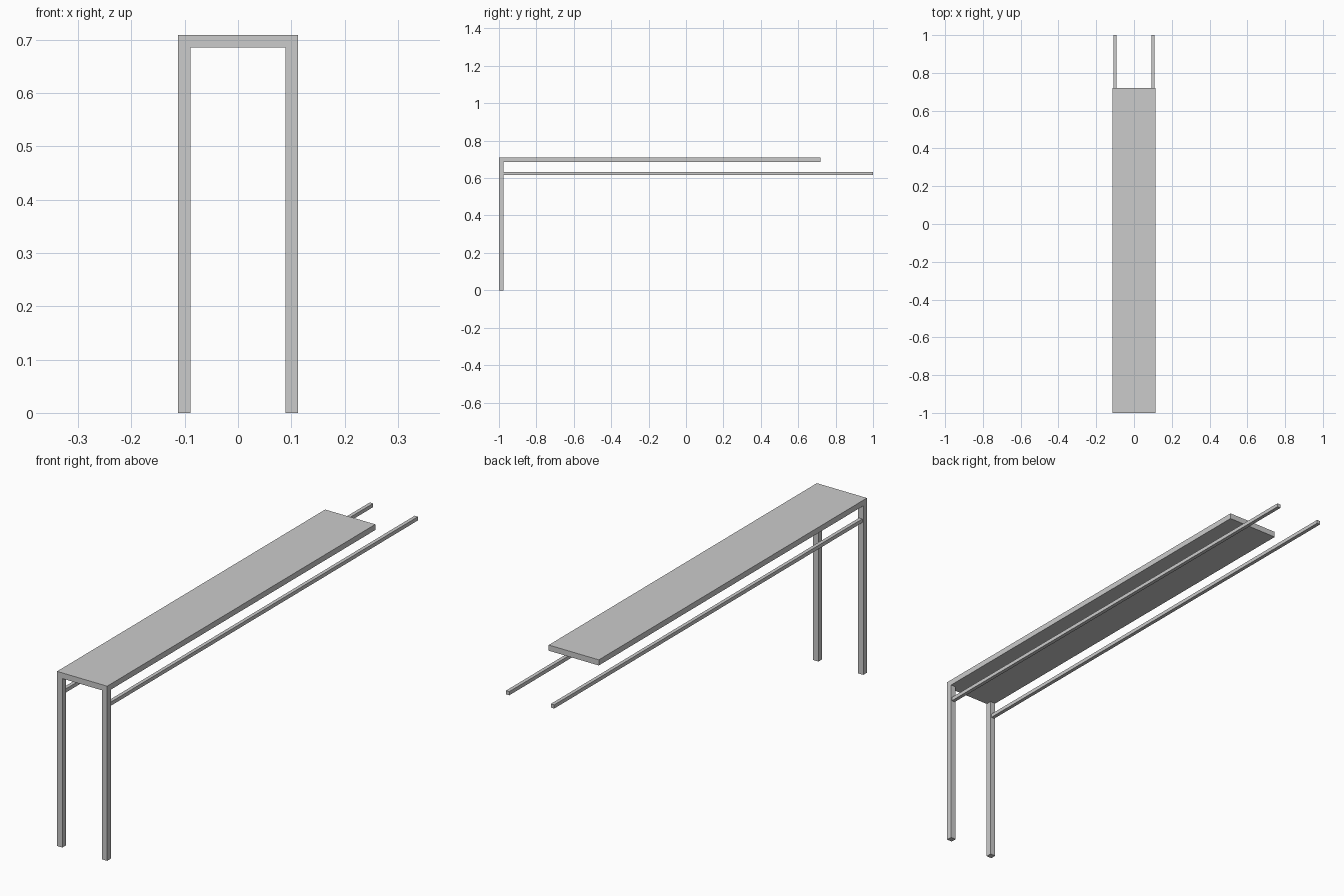
import bpy

if "Cube" in bpy.data.objects:
    bpy.data.objects.remove(bpy.data.objects["Cube"])


def box(name, lo, hi):
    """Axis-aligned box from its minimum and maximum corners."""
    centre = [(a + b) / 2 for a, b in zip(lo, hi)]
    bpy.ops.mesh.primitive_cube_add(size=1, location=centre)
    ob = bpy.context.object
    ob.name = name
    ob.scale = [b - a for a, b in zip(lo, hi)]
    bpy.ops.object.transform_apply(location=False, rotation=False, scale=True)
    return ob


HALF_W = 0.1125      # half width of the table top
LEG = 0.0235         # square leg section
RAIL = 0.015         # square rail section
TOP_Z, UNDER_Z = 0.709, 0.686

# Long table top
box("table_top", (-HALF_W, -1, UNDER_Z), (HALF_W, 0.72, TOP_Z))

for side, s in (("left", -1), ("right", 1)):
    cx = s * (HALF_W - LEG / 2)
    # Front leg, flush with the corner of the top
    box(f"{side}_front_leg", (cx - LEG / 2, -1, 0),
        (cx + LEG / 2, -1 + LEG, UNDER_Z))
    # Long rail running back from the leg past the end of the top
    box(f"{side}_rail", (cx - RAIL / 2, -1 + LEG, 0.617),
        (cx + RAIL / 2, 1, 0.617 + RAIL))
